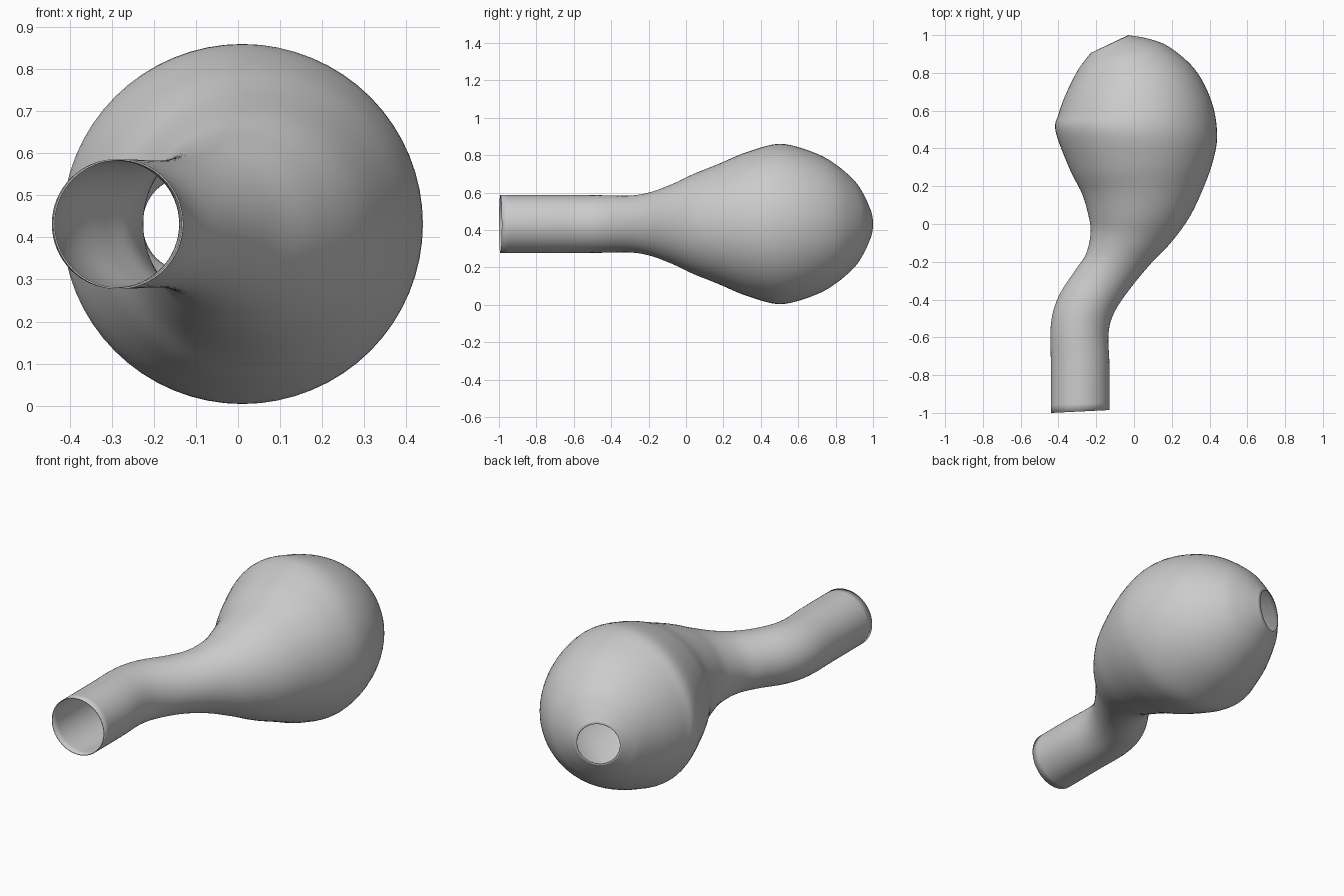
import bpy
import bmesh
import math
from mathutils import Vector

default_cube = bpy.data.objects.get("Cube")
if default_cube:
    bpy.data.objects.remove(default_cube, do_unlink=True)

AXIS_HEIGHT = 0.432
SEGMENTS = 64
STEPS = 6

# Each ring: left wall x, y and right wall x, y, from the mouth to the bulb's tip
RINGS = [Vector(ring) for ring in (
    (-.44, -1, -.13, -.985),
    (-.44, -.75, -.13, -.75),
    (-.44, -.53, -.135, -.58),
    (-.4, -.385, -.105, -.47),
    (-.315, -.25, -.03, -.355),
    (-.255, -.16, .08, -.22),
    (-.23, -.05, .19, -.105),
    (-.24, .04, .29, .03),
    (-.275, .16, .365, .185),
    (-.34, .29, .42, .34),
    (-.415, .49, .44, .48),
    (-.4, .58, .41, .65),
    (-.36, .69, .325, .815),
    (-.3, .81, .19, .935),
    (-.265, .86, .08, .98),
    (-.23, .905, -.03, 1),
)]


def make_material(name, colour):
    material = bpy.data.materials.new(name)
    material.use_nodes = True
    material.diffuse_color = colour
    material.node_tree.nodes["Principled BSDF"].inputs["Base Color"].default_value = colour
    return material


def smooth_rings(rings, steps):
    """Blend the rings with a curve that passes through every one."""
    padded = [2 * rings[0] - rings[1]] + rings + [2 * rings[-1] - rings[-2]]
    result = []
    for a, b, c, d in zip(padded, padded[1:], padded[2:], padded[3:]):
        for step in range(steps):
            t = step / steps
            result.append(b + t / 2 * ((c - a)
                          + t * (2 * a - 5 * b + 4 * c - d)
                          + t * t * (3 * (b - c) + d - a)))
    return result + [rings[-1]]


def add_ring(bm, ring):
    """Upright circle whose level diameter joins the two wall points."""
    left = Vector((ring[0], ring[1], AXIS_HEIGHT))
    right = Vector((ring[2], ring[3], AXIS_HEIGHT))
    centre, across = (left + right) / 2, (right - left) / 2
    up = Vector((0, 0, across.length))
    angles = [math.tau * i / SEGMENTS for i in range(SEGMENTS)]
    return [bm.verts.new(centre + across * math.cos(a) + up * math.sin(a)) for a in angles]


# Hollow bulb with a bent neck, open at both ends
bm = bmesh.new()
loops = [add_ring(bm, ring) for ring in smooth_rings(RINGS, STEPS)]
for lower, upper in zip(loops, loops[1:]):
    for i in range(SEGMENTS):
        j = (i + 1) % SEGMENTS
        bm.faces.new((lower[i], lower[j], upper[j], upper[i]))
bmesh.ops.recalc_face_normals(bm, faces=bm.faces)
mesh = bpy.data.meshes.new("bulb_tube")
bm.to_mesh(mesh)
bm.free()

bulb_tube = bpy.data.objects.new("bulb_tube", mesh)
bpy.context.collection.objects.link(bulb_tube)
mesh.materials.append(make_material("light grey", (0.6, 0.6, 0.6, 1)))

# Thin wall
wall = bulb_tube.modifiers.new("wall", 'SOLIDIFY')
wall.thickness = 0.004
wall.offset = -1

bpy.ops.object.select_all(action='DESELECT')
bulb_tube.select_set(True)
bpy.context.view_layer.objects.active = bulb_tube
bpy.ops.object.shade_smooth_by_angle(angle=math.radians(40))
